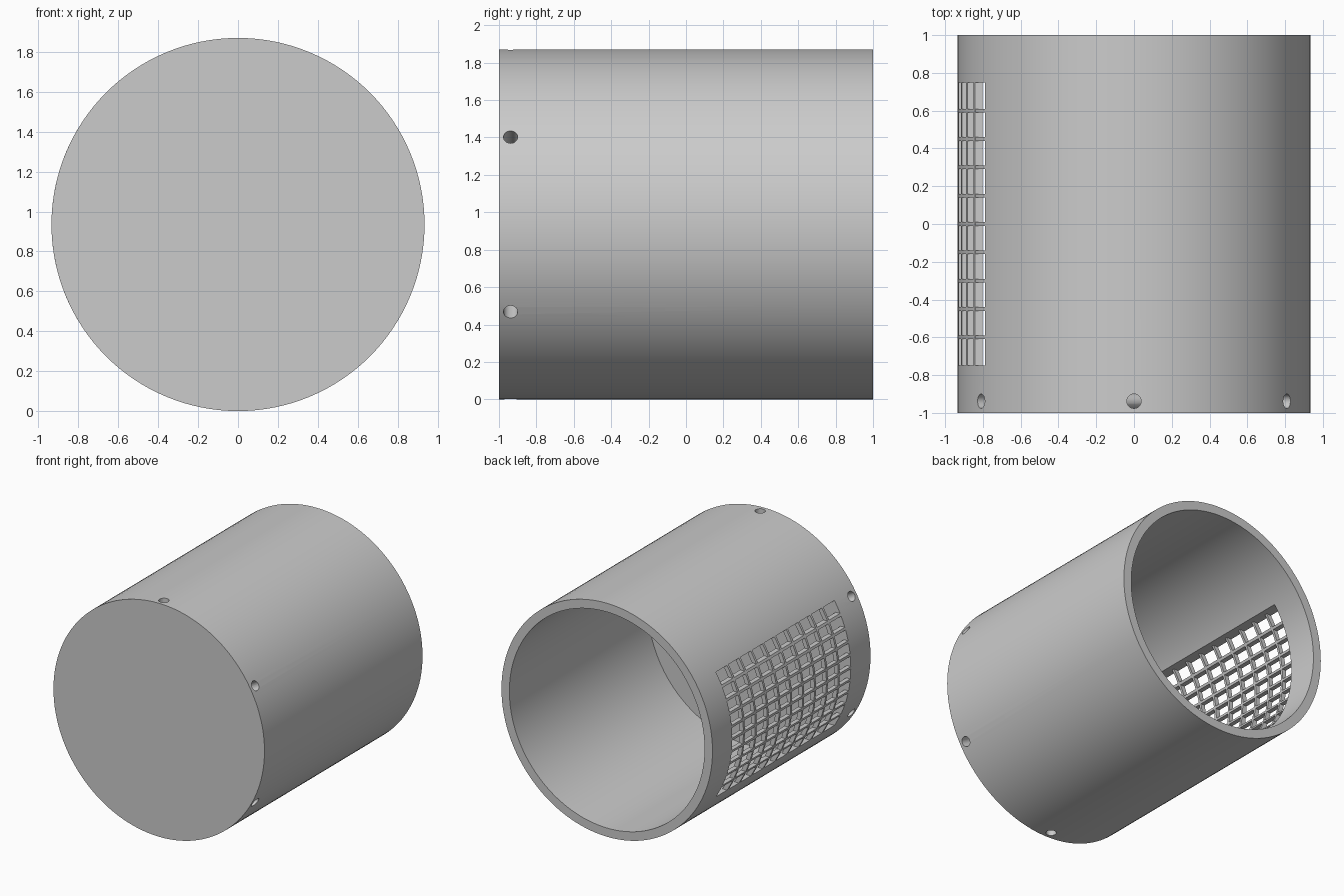
import bpy, bmesh, math
from mathutils import Matrix, Vector

cube = bpy.data.objects.get("Cube")
if cube:
    bpy.data.objects.remove(cube)

R, R_IN, R_BAR = 0.935, 0.865, 0.9      # outer wall, inner wall, inside of the grille
WIN_Y, WIN_Z = 0.75, 0.5                # half size of the side window
N, BAR = 10, 0.019                      # openings each way, bar width

grey = bpy.data.materials.new("plain grey")
grey.use_nodes = True
grey.diffuse_color = (0.6, 0.6, 0.6, 1)
grey.node_tree.nodes["Principled BSDF"].inputs["Base Color"].default_value = (0.6, 0.6, 0.6, 1)


def make(name, bm):
    bmesh.ops.recalc_face_normals(bm, faces=bm.faces)
    mesh = bpy.data.meshes.new(name)
    bm.to_mesh(mesh)
    bm.free()
    mesh.materials.append(grey)
    ob = bpy.data.objects.new(name, mesh)
    bpy.context.collection.objects.link(ob)
    return ob


def cylinder(name, radius, centre, axis, length, segments):
    bm = bmesh.new()
    turn = Vector(axis).to_track_quat('Z', 'Y').to_matrix().to_4x4()
    bmesh.ops.create_cone(bm, cap_ends=True, segments=segments, radius1=radius,
                          radius2=radius, depth=length,
                          matrix=Matrix.Translation(centre) @ turn)
    return make(name, bm)


def activate(ob):
    bpy.ops.object.select_all(action='DESELECT')
    ob.select_set(True)
    bpy.context.view_layer.objects.active = ob


def cut(ob, cutter):
    cutter.hide_render = True
    mod = ob.modifiers.new("cut", 'BOOLEAN')
    mod.operation, mod.solver, mod.object = 'DIFFERENCE', 'EXACT', cutter
    activate(ob)
    bpy.ops.object.modifier_apply(modifier=mod.name)
    bpy.data.objects.remove(cutter)


# Drum: solid cylinder bored out from the back, leaving a thick front plug
body = cylinder("drum_body", R, (0, 0, R), (0, 1, 0), 2, 128)
floor_y = -0.755
cut(body, cylinder("bore", R_IN, (0, (floor_y + 1.1) / 2, R), (0, 1, 0), 1.1 - floor_y, 128))

# Window in the side wall
bm = bmesh.new()
bmesh.ops.create_cube(bm, size=1, matrix=Matrix.Translation((-0.8, 0, R))
                      @ Matrix.Diagonal((0.6, 2 * WIN_Y, 2 * WIN_Z, 1)))
cut(body, make("window", bm))

# Three pin holes drilled straight across the plug
for deg in (90, 30, -30):
    a = math.radians(deg)
    cut(body, cylinder("drill", 0.038, (0, -0.938, R), (math.cos(a), 0, math.sin(a)), 2.2, 32))

activate(body)
bpy.ops.object.shade_smooth_by_angle(angle=math.radians(30))


# Grille: curved bars around the wall and straight bars along it
def bar(bm, z0, z1, y0, y1, steps):
    rings = []
    for i in range(steps + 1):
        z = z0 + (z1 - z0) * i / steps
        rings.append([bm.verts.new((-math.sqrt(r * r - z * z), y, R + z))
                      for r, y in ((R, y0), (R, y1), (R_BAR, y1), (R_BAR, y0))])
    for lower, upper in zip(rings, rings[1:]):
        for k in range(4):
            n = (k + 1) % 4
            bm.faces.new((lower[k], lower[n], upper[n], upper[k]))
    bm.faces.new(rings[0])
    bm.faces.new(rings[-1])


bm = bmesh.new()
for i in range(1, N):
    t = 2 * i / N - 1
    y, z = t * WIN_Y, t * WIN_Z
    bar(bm, -WIN_Z, WIN_Z, y - BAR / 2, y + BAR / 2, 30)
    bar(bm, z - BAR / 2, z + BAR / 2, -WIN_Y, WIN_Y, 1)
grille = make("side_grille", bm)
activate(grille)
bpy.ops.object.shade_smooth_by_angle(angle=math.radians(30))
